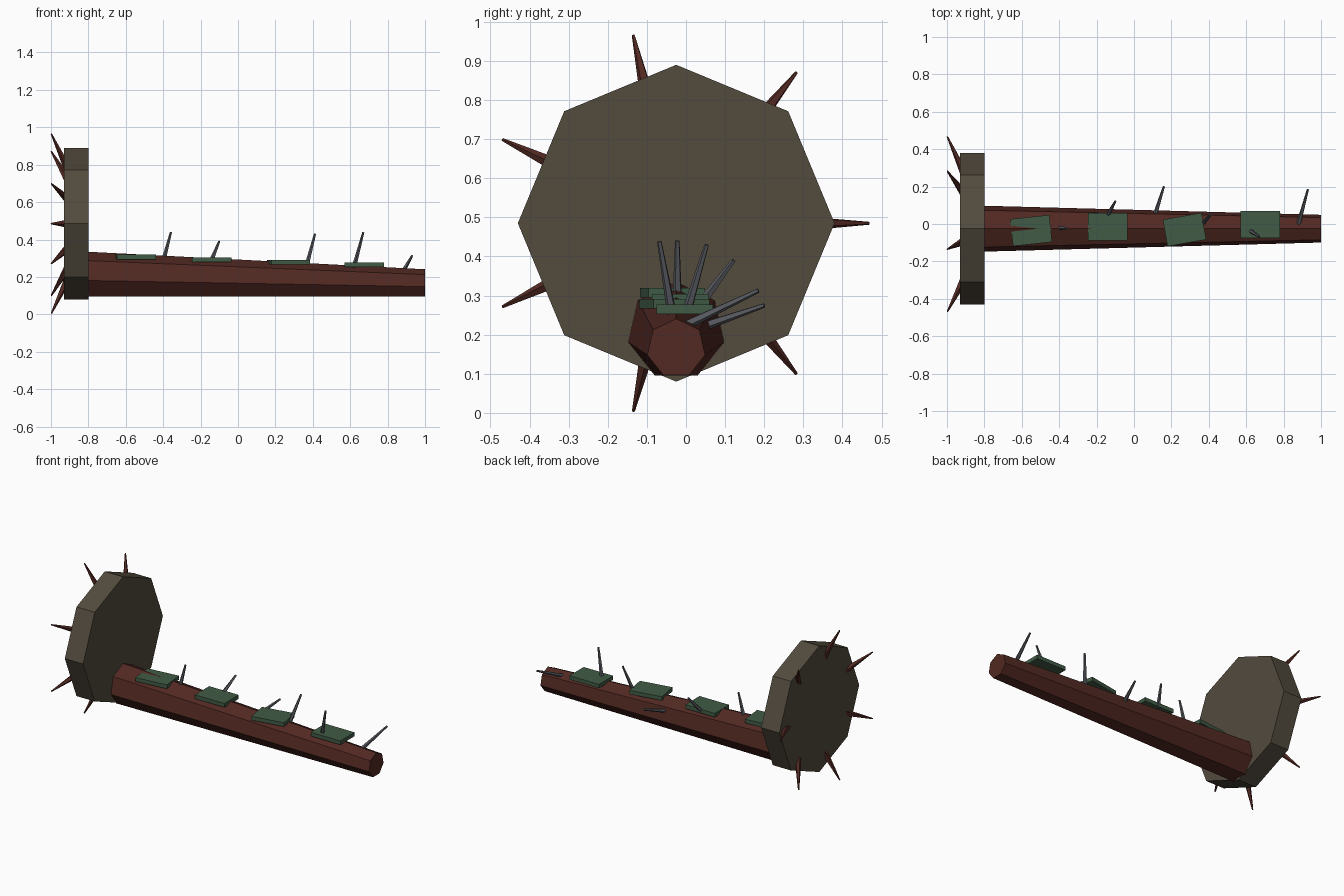
import bpy, math
from mathutils import Vector, Matrix

if "Cube" in bpy.data.objects:
    bpy.data.objects.remove(bpy.data.objects["Cube"])


def material(name, color):
    m = bpy.data.materials.new(name)
    m.diffuse_color = (*color, 1)
    m.use_nodes = True
    m.node_tree.nodes["Principled BSDF"].inputs["Base Color"].default_value = m.diffuse_color
    return m


BARK = material("bark", (0.085, 0.022, 0.016))
SOIL = material("soil", (0.085, 0.07, 0.048))
MOSS = material("moss", (0.052, 0.105, 0.06))
TWIG = material("twig", (0.10, 0.105, 0.12))
CY = -0.025  # y of the log axis


def ring(c, u, v, r, n, start=0):
    return [c + r * (math.cos(start + i * math.tau / n) * u + math.sin(start + i * math.tau / n) * v)
            for i in range(n)]


def frustum(name, a, b, ra, rb, n, mat, start=0, upright=False):
    """Tapered prism from a to b; upright keeps both end caps vertical."""
    a, b = Vector(a), Vector(b)
    d = Vector((1, 0, 0)) if upright else (b - a).normalized()
    u = Vector((0, 1, 0)) if upright else d.orthogonal().normalized()
    v = d.cross(u)
    verts = ring(a, u, v, ra, n, start) + ring(b, u, v, rb, n, start)
    faces = [(i, (i + 1) % n, n + (i + 1) % n, n + i) for i in range(n)]
    faces += [tuple(range(n))[::-1], tuple(range(n, 2 * n))]
    return mesh(name, verts, faces, mat)


def mesh(name, verts, faces, mat):
    me = bpy.data.meshes.new(name)
    me.from_pydata(verts, [], faces)
    me.materials.append(mat)
    ob = bpy.data.objects.new(name, me)
    bpy.context.collection.objects.link(ob)
    return ob


# Seven-sided tapering log with a ridge on top and a flat underside
frustum("log", (-0.81, CY, 0.209), (1, CY, 0.165), 0.126, 0.076, 7, BARK, math.pi / 2, True)

# Octagonal root plate
frustum("root_plate", (-0.93, CY, 0.485), (-0.80, CY, 0.485), 0.405, 0.405, 8, SOIL, 0, True)

# Ring of root spikes slanting out of the back of the plate
for i in range(7):
    t = i * math.tau / 7
    out = Vector((0, math.cos(t), math.sin(t)))
    c = Vector((0, CY, 0.485))
    frustum(f"root_{i}", c + out * 0.28 + Vector((-0.90, 0, 0)),
            c + out * 0.493 + Vector((-0.998, 0, 0)), 0.024, 0.004, 5, BARK)

# Moss slabs: x, y, z centre and turn in degrees
for i, (x, y, z, turn) in enumerate([(-0.55, -0.035, 0.307, 6), (-0.14, -0.015, 0.292, 0),
                                     (0.27, -0.03, 0.279, 10), (0.675, -0.003, 0.265, 0)]):
    bpy.ops.mesh.primitive_cube_add(size=1)
    ob = bpy.context.object
    ob.name = f"moss_{i}"
    ob.data.transform(Matrix.Diagonal((0.21, 0.145, 0.025, 1)))
    ob.location = (x, y, z)
    ob.rotation_euler.z = math.radians(turn)
    ob.data.materials.append(MOSS)

# Broken twigs: base and tip
for i, (a, b) in enumerate([((-0.40, -0.022, 0.28), (-0.358, -0.022, 0.44)),
                            ((-0.145, 0.04, 0.28), (-0.10, 0.122, 0.39)),
                            ((0.11, 0.04, 0.22), (0.16, 0.20, 0.275)),
                            ((0.365, 0.0, 0.25), (0.412, 0.053, 0.43)),
                            ((0.62, -0.035, 0.25), (0.67, -0.068, 0.438)),
                            ((0.88, 0.0, 0.225), (0.93, 0.185, 0.313))]):
    frustum(f"twig_{i}", a, b, 0.013, 0.006, 5, TWIG)
